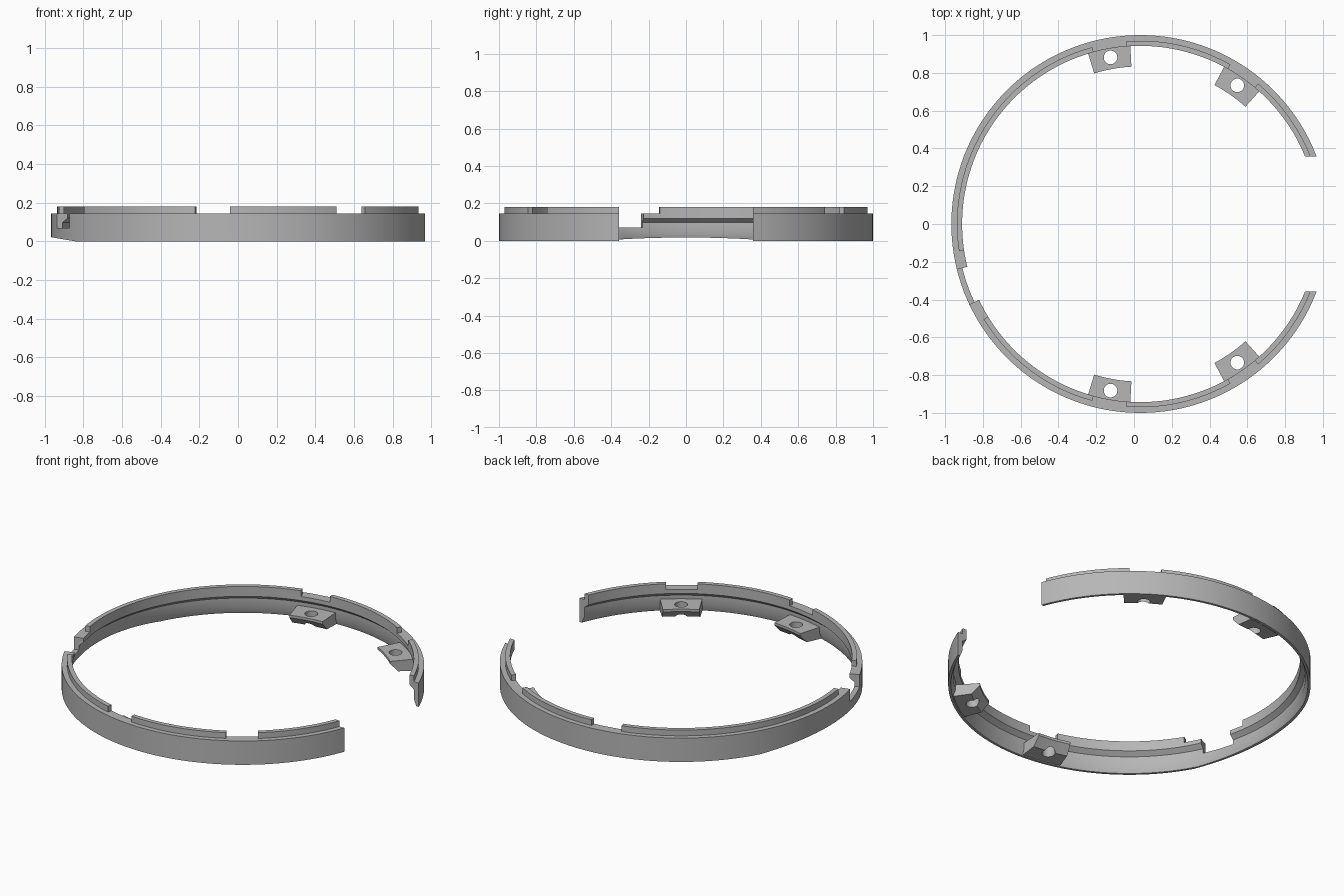
import bpy, bmesh
from math import radians, cos, sin
from mathutils import Vector

if "Cube" in bpy.data.objects:
    bpy.data.objects.remove(bpy.data.objects["Cube"], do_unlink=True)

CX = 0.033          # ring axis
END_Y = 0.357       # half width of the opening

grey = bpy.data.materials.new("plain grey")
grey.use_nodes = True
grey.diffuse_color = (0.47, 0.47, 0.47, 1)
grey.node_tree.nodes["Principled BSDF"].inputs["Base Color"].default_value = (0.47, 0.47, 0.47, 1)


def sweep(profile, start, end, step=2.0):
    """Turn a closed (radius, z) profile about the ring axis between two angles."""
    bm = bmesh.new()
    count = max(2, round((end - start) / step))
    rings = []
    for i in range(count + 1):
        a = radians(start + (end - start) * i / count)
        rings.append([bm.verts.new((CX + r * cos(a), r * sin(a), z)) for r, z in profile])
    n = len(profile)
    for p, q in zip(rings, rings[1:]):
        for j in range(n):
            k = (j + 1) % n
            bm.faces.new((p[j], p[k], q[k], q[j]))
    bm.faces.new(rings[0])
    bm.faces.new(rings[-1])
    bmesh.ops.recalc_face_normals(bm, faces=bm.faces)
    return bm


def trim(bm, point, normal):
    """Remove everything on the normal side of a plane and close the cut."""
    geom = bm.verts[:] + bm.edges[:] + bm.faces[:]
    cut = bmesh.ops.bisect_plane(bm, geom=geom, plane_co=Vector(point),
                                 plane_no=Vector(normal), clear_outer=True)
    edges = [e for e in cut["geom_cut"] if isinstance(e, bmesh.types.BMEdge)]
    bmesh.ops.holes_fill(bm, edges=[e for e in edges if e.is_boundary], sides=0)
    bmesh.ops.recalc_face_normals(bm, faces=bm.faces)


def make(name, bm):
    mesh = bpy.data.meshes.new(name)
    bm.to_mesh(mesh)
    bm.free()
    mesh.materials.append(grey)
    obj = bpy.data.objects.new(name, mesh)
    bpy.context.collection.objects.link(obj)
    return obj


def activate(obj):
    bpy.ops.object.select_all(action='DESELECT')
    obj.select_set(True)
    bpy.context.view_layer.objects.active = obj


def carve(obj, cutter):
    cutter.hide_render = True
    mod = obj.modifiers.new("cut", 'BOOLEAN')
    mod.operation = 'DIFFERENCE'
    mod.solver = 'EXACT'
    mod.object = cutter
    activate(obj)
    bpy.ops.object.modifier_apply(modifier=mod.name)
    bpy.data.objects.remove(cutter, do_unlink=True)


def smooth(obj):
    activate(obj)
    bpy.ops.object.shade_smooth_by_angle(angle=radians(25))


def block(r0, r1, z0, z1):
    return [(r0, z0), (r1, z0), (r1, z1), (r0, z1)]


# Open ring: thin wall, undercut inner rim and raised inner lip
section = [(0.985, 0), (1, 0), (1, 0.145), (0.97, 0.145), (0.97, 0.18),
           (0.943, 0.18), (0.943, 0.12), (0.97, 0.097), (0.97, 0.04)]
bm = sweep(section, 15, 345)

# Bevelled underside opposite the opening
trim(bm, (-0.84, 0, 0), (-0.17, 0, -1))
ring = make("open_ring", bm)

# Square-cut ends at the opening
bm = bmesh.new()
bmesh.ops.create_cube(bm, size=1)
bmesh.ops.scale(bm, vec=(0.6, 2 * END_Y, 1), verts=bm.verts)
bmesh.ops.translate(bm, vec=(1.0, 0, 0), verts=bm.verts)
carve(ring, make("opening_cutter", bm))

# Gaps in the lip, above the tabs and around the notch
for start, end in ((50, 60.5), (94.4, 105.2), (188.5, 211.3), (254.8, 265.6), (299.5, 310)):
    carve(ring, make("lip_cutter", sweep(block(0.9, 1.05, 0.145, 0.3), start, end)))

# Deep notch through the wall
carve(ring, make("notch_cutter", sweep(block(0.9, 1.05, 0.07, 0.3), 193.9, 205.2)))
smooth(ring)

# Mounting tabs with screw holes, mirrored front and back
tab_section = [(0.98, 0.003), (0.98, 0.075), (0.834, 0.075), (0.834, 0.06), (0.88, 0.01)]
for side, label in ((1, "back"), (-1, "front")):
    for angle, place in ((55, "left"), (100.1, "right")):
        a = side * angle
        tab = make(f"{label}_{place}_tab", sweep(tab_section, a - 6.9, a + 6.9))
        bm = bmesh.new()
        bmesh.ops.create_cone(bm, cap_ends=True, segments=32, radius1=0.036,
                              radius2=0.036, depth=0.4)
        spot = (CX + 0.896 * cos(radians(a)), 0.896 * sin(radians(a)), 0.05)
        bmesh.ops.translate(bm, vec=spot, verts=bm.verts)
        carve(tab, make("hole_cutter", bm))
        smooth(tab)
